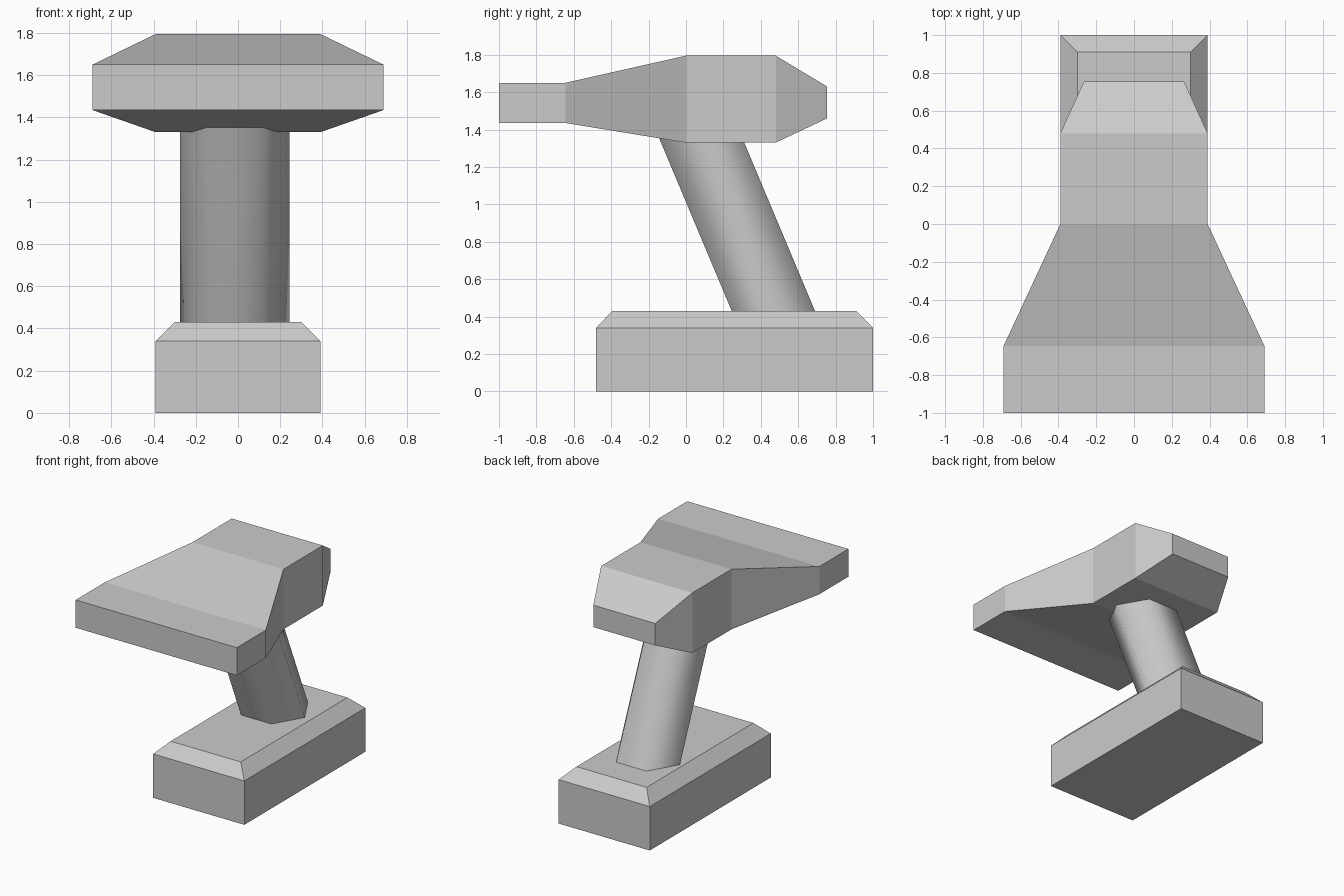
import bpy
import math

cube = bpy.data.objects.get("Cube")
if cube:
    bpy.data.objects.remove(cube, do_unlink=True)

grey = bpy.data.materials.new("plain grey")
grey.use_nodes = True
colour = (0.6, 0.6, 0.6, 1)
grey.diffuse_color = colour
grey.node_tree.nodes["Principled BSDF"].inputs["Base Color"].default_value = colour


def loft(name, rings, smooth_sides=False):
    """Skin matching rings of points into a closed solid."""
    n = len(rings[0])
    verts = [p for ring in rings for p in ring]
    faces = []
    for r in range(len(rings) - 1):
        for i in range(n):
            j = (i + 1) % n
            faces.append((r * n + i, r * n + j, (r + 1) * n + j, (r + 1) * n + i))
    sides = len(faces)
    faces.append(tuple(reversed(range(n))))
    faces.append(tuple(range(len(verts) - n, len(verts))))
    mesh = bpy.data.meshes.new(name)
    mesh.from_pydata(verts, [], faces)
    mesh.materials.append(grey)
    for face in mesh.polygons:
        face.use_smooth = smooth_sides and face.index < sides
    obj = bpy.data.objects.new(name, mesh)
    bpy.context.collection.objects.link(obj)
    return obj


def base_ring(half_x, y0, y1, z):
    return [(-half_x, y0, z), (half_x, y0, z), (half_x, y1, z), (-half_x, y1, z)]


def head_ring(y, half_x, z0, z1):
    return [(half_x, y, z0), (-half_x, y, z0), (-half_x, y, z1), (half_x, y, z1)][::-1]


def post_ring(z):
    # Hexagonal section that slides forward as it rises
    y = 0.467 - 0.42 * (z - 0.43)
    return [(-0.015 + 0.26 * math.cos(a), y + 0.257 * math.sin(a), z)
            for a in (math.tau * i / 6 for i in range(6))]


# Block base with a chamfered top
loft("base", [base_ring(0.39, -0.48, 1.0, 0),
              base_ring(0.39, -0.48, 1.0, 0.34),
              base_ring(0.30, -0.395, 0.91, 0.43)])

# Leaning six-sided post
loft("post", [post_ring(0.40), post_ring(1.40)], smooth_sides=True)

# Head: broad thin blade in front, thick body, tapered back
loft("head", [head_ring(-1.0, 0.69, 1.435, 1.65),
              head_ring(-0.645, 0.69, 1.435, 1.65),
              head_ring(0, 0.39, 1.33, 1.795),
              head_ring(0.48, 0.39, 1.33, 1.795),
              head_ring(0.755, 0.265, 1.46, 1.63)])
